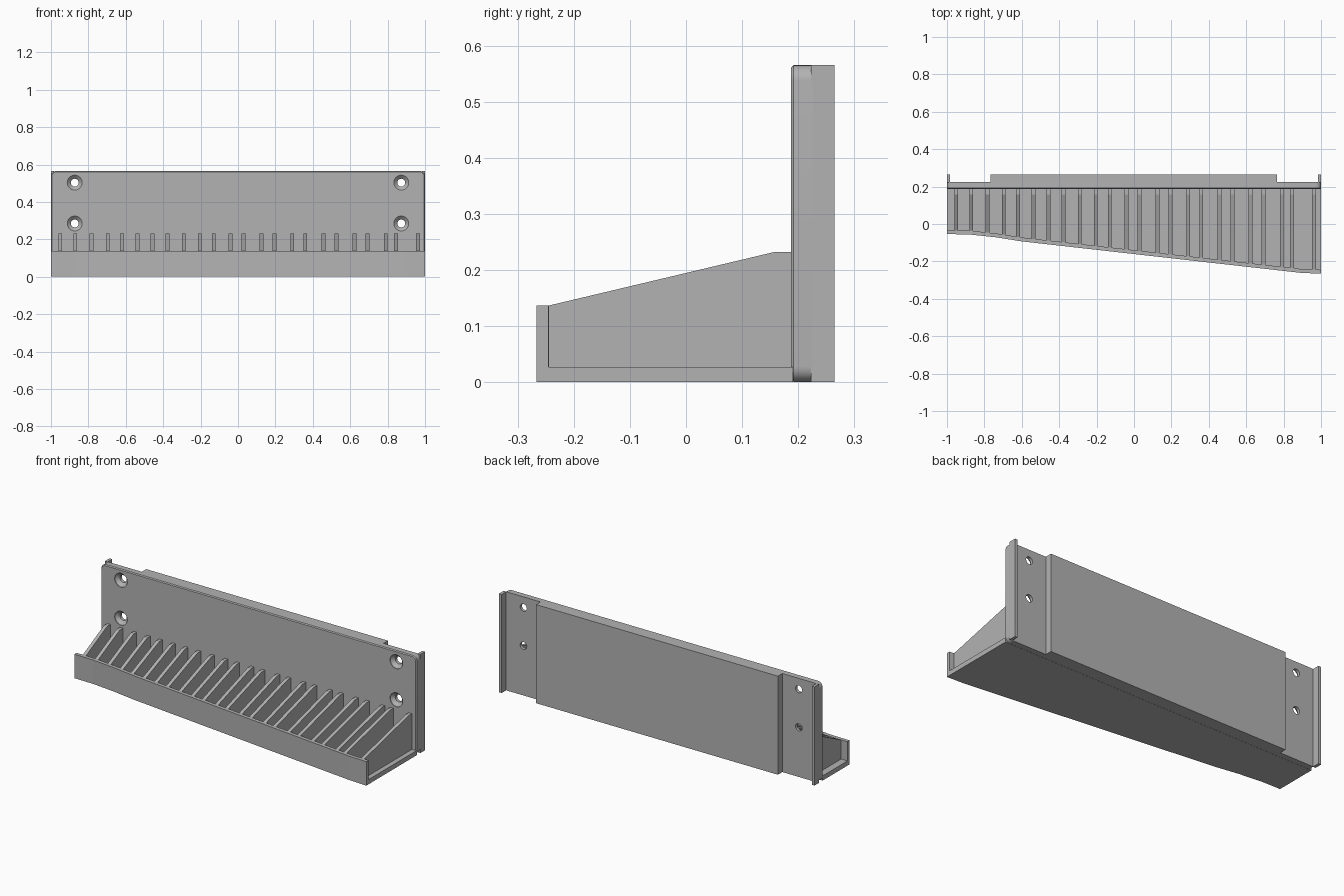
import bpy, bmesh, math

if "Cube" in bpy.data.objects:
    bpy.data.objects.remove(bpy.data.objects["Cube"])

grey = bpy.data.materials.new("light grey plastic")
grey.use_nodes = True
colour = (0.45, 0.45, 0.45, 1)
grey.diffuse_color = colour
grey.node_tree.nodes["Principled BSDF"].inputs["Base Color"].default_value = colour


def loft(bm, rings):
    """Skin a stack of equal-length point rings and cap both ends."""
    rows = [[bm.verts.new(p) for p in ring] for ring in rings]
    for a, b in zip(rows, rows[1:]):
        for i in range(len(a)):
            j = (i + 1) % len(a)
            bm.faces.new((a[i], a[j], b[j], b[i]))
    bm.faces.new(rows[0])
    bm.faces.new(rows[-1])


def make(name, *solids):
    bm = bmesh.new()
    for rings in solids:
        loft(bm, rings)
    bmesh.ops.recalc_face_normals(bm, faces=bm.faces)
    mesh = bpy.data.meshes.new(name)
    bm.to_mesh(mesh)
    bm.free()
    mesh.materials.append(grey)
    ob = bpy.data.objects.new(name, mesh)
    bpy.context.scene.collection.objects.link(ob)
    return ob


def box(name, x0, x1, y0, y1, z0, z1):
    rect = [(x0, y0), (x1, y0), (x1, y1), (x0, y1)]
    return make(name, [[(x, y, z) for x, y in rect] for z in (z0, z1)])


def rounded_ring(y, inset, radius=0.028, steps=8):
    """Rounded rectangle outline of the back plate at depth y."""
    ring = []
    mid = HEIGHT / 2
    for corner, (sx, sz) in enumerate([(1, 1), (-1, 1), (-1, -1), (1, -1)]):
        for s in range(steps + 1):
            a = math.pi / 2 * (corner + s / steps)
            ring.append((sx * (1 - radius) + (radius - inset) * math.cos(a), y,
                         mid + sz * (mid - radius) + (radius - inset) * math.sin(a)))
    return ring


def circle(x, y, z, r, n=32):
    return [(x + r * math.cos(math.tau * i / n), y, z + r * math.sin(math.tau * i / n))
            for i in range(n)]


HEIGHT, FRONT, PLATE_BACK, REAR = 0.565, 0.187, 0.225, 0.265
LIP, FLOOR, LIP_TOP = 0.021, 0.027, 0.137

# Back plate with a chamfered front rim and countersunk screw holes
plate = make("back_plate", [rounded_ring(FRONT, 0.005), rounded_ring(FRONT + 0.005, 0),
                            rounded_ring(PLATE_BACK, 0)])
cutter = make("screw_hole_cutter", *[
    [circle(x, FRONT - 0.01, z, 0.04), circle(x, FRONT + 0.003, z, 0.04),
     circle(x, FRONT + 0.021, z, 0.021), circle(x, REAR, z, 0.021)]
    for x in (-0.873, 0.873) for z in (0.285, 0.503)])
cutter.hide_render = True
cutter.hide_set(True)
holes = plate.modifiers.new("screw holes", "BOOLEAN")
holes.object = cutter
holes.operation = "DIFFERENCE"
holes.solver = "EXACT"
bpy.context.view_layer.objects.active = plate
plate.select_set(True)
bpy.ops.object.modifier_apply(modifier=holes.name)
bpy.ops.object.shade_smooth_by_angle(angle=math.radians(30))
bpy.data.objects.remove(cutter)

# Raised block and edge strips behind the plate
box("rear_block", -0.768, 0.765, PLATE_BACK - 0.005, REAR, 0, HEIGHT)
box("right_edge_strip", -1, -0.983, PLATE_BACK - 0.002, REAR, 0, HEIGHT)
box("left_edge_strip", 0.983, 1, PLATE_BACK - 0.002, REAR, 0, HEIGHT)

# Tapering tray: floor and front lip follow the same outline
outline = [(-1, -0.054), (-0.88, -0.056), (-0.74, -0.071), (-0.6, -0.093),
           (0.89, -0.261), (1, -0.266)]
floor_ring = outline + [(1, FRONT + 0.004), (-1, FRONT + 0.004)]
lip_ring = outline + [(x, y + LIP) for x, y in reversed(outline)]
make("tray_floor", [[(x, y, z) for x, y in floor_ring] for z in (0, FLOOR)])
make("front_lip", [[(x, y, z) for x, y in lip_ring] for z in (0, LIP_TOP)])


def lip_inner(x):
    for (xa, ya), (xb, yb) in zip(outline, outline[1:]):
        if xa <= x <= xb:
            return ya + (yb - ya) * (x - xa) / (xb - xa) + LIP


# Sloped dividers with gradually varying slot widths
divider_x = [-0.95, -0.87, -0.783, -0.697, -0.62, -0.537, -0.457, -0.377,
             -0.29, -0.205, -0.13, -0.04, 0.03, 0.125, 0.195, 0.29,
             0.36, 0.457, 0.527, 0.623, 0.692, 0.79, 0.845, 0.962]
for n, x in enumerate(divider_x, 1):
    y0 = lip_inner(x)
    side = [(y0 - 0.005, 0.01), (y0 - 0.005, LIP_TOP), (y0, LIP_TOP),
            (0.157, 0.232), (FRONT + 0.004, 0.232), (FRONT + 0.004, 0.01)]
    make(f"divider_{n}", [[(x + dx, y, z) for y, z in side] for dx in (-0.01, 0.01)])
